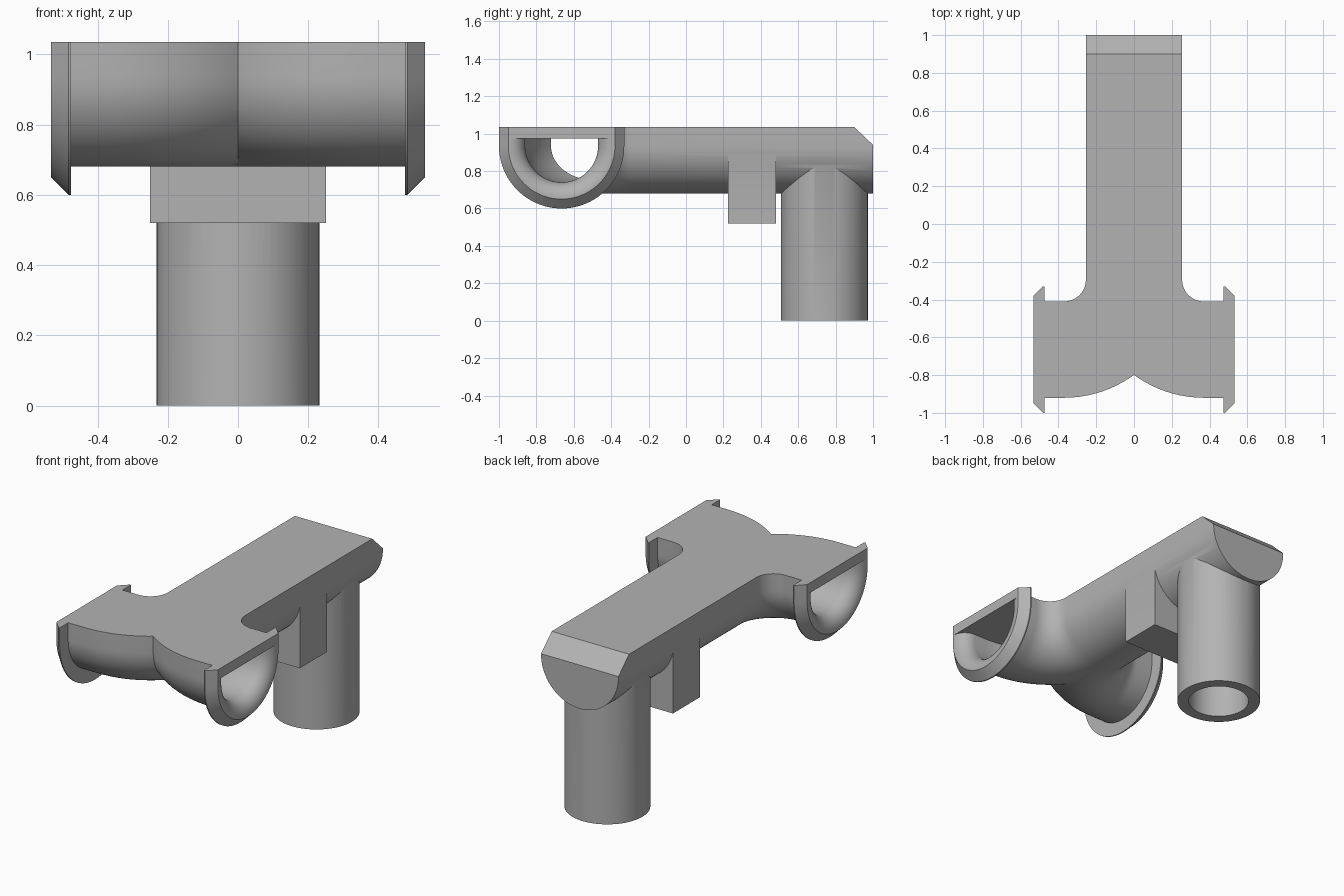
import bpy, bmesh, math
from mathutils import Vector, Matrix

cube = bpy.data.objects.get("Cube")
if cube:
    bpy.data.objects.remove(cube, do_unlink=True)

AXIS_Z = 0.935      # height of the pipe axis
BEND = 0.37         # bend radius of the centreline
BEND_Y = -0.295     # where the trunk starts to bend
ARM_Y = BEND_Y - BEND
POST_Y = 0.74
ARC_STEPS = 40

grey = bpy.data.materials.new("mid_grey")
grey.use_nodes = True
grey.diffuse_color = (0.45, 0.45, 0.45, 1)
grey.node_tree.nodes["Principled BSDF"].inputs["Base Color"].default_value = grey.diffuse_color


def make_object(name, bm):
    bmesh.ops.recalc_face_normals(bm, faces=bm.faces)
    mesh = bpy.data.meshes.new(name)
    bm.to_mesh(mesh)
    bm.free()
    mesh.materials.append(grey)
    obj = bpy.data.objects.new(name, mesh)
    bpy.context.collection.objects.link(obj)
    return obj


def u_section(x, y, angle, radius, top):
    """U-shaped ring, round below the pipe axis and flat on top."""
    side = Vector((math.cos(angle), math.sin(angle), 0))
    centre = Vector((x, y, AXIS_Z))
    ring = []
    for i in range(ARC_STEPS + 1):
        a = math.pi * i / ARC_STEPS
        ring.append(centre + side * radius * math.cos(a) - Vector((0, 0, radius * math.sin(a))))
    for s in (-1, 1):
        p = centre + side * radius * s
        ring.append(Vector((p.x, p.y, top)))
    return ring


def pipe_mesh(back_y, radius, arm_sections, top):
    """Trunk, quarter bend and arm lofted as one closed solid."""
    rings = [u_section(0, back_y, 0, radius, top)]
    for i in range(25):
        a = math.pi / 2 * i / 24
        rings.append(u_section(BEND - BEND * math.cos(a), BEND_Y - BEND * math.sin(a), a, radius, top))
    rings += [u_section(x, ARM_Y, math.pi / 2, r, top) for x, r in arm_sections]
    bm = bmesh.new()
    loops = [[bm.verts.new(p) for p in ring] for ring in rings]
    for a, b in zip(loops, loops[1:]):
        for i in range(len(a)):
            j = (i + 1) % len(a)
            bm.faces.new((a[i], a[j], b[j], b[i]))
    bm.faces.new(loops[0])
    bm.faces.new(loops[-1])
    return bm


def cylinder(name, radius, bottom, top):
    bm = bmesh.new()
    bmesh.ops.create_cone(bm, cap_ends=True, segments=72, radius1=radius, radius2=radius,
                          depth=top - bottom,
                          matrix=Matrix.Translation((0, POST_Y, (top + bottom) / 2)))
    return make_object(name, bm)


def combine(target, tool, operation):
    mod = target.modifiers.new(tool.name, 'BOOLEAN')
    mod.operation, mod.solver, mod.object = operation, 'EXACT', tool
    bpy.context.view_layer.update()
    graph = bpy.context.evaluated_depsgraph_get()
    mesh = bpy.data.meshes.new_from_object(target.evaluated_get(graph))
    target.modifiers.clear()
    target.data = mesh
    bpy.data.objects.remove(tool, do_unlink=True)


# Outer shell with chamfered flange
bm = pipe_mesh(1.0, 0.255, [(0.475, 0.255), (0.475, 0.335), (0.482, 0.335), (0.532, 0.285)], 1.035)

# Sloped cut on the top back edge
cut = bmesh.ops.bisect_plane(bm, geom=bm.verts[:] + bm.edges[:] + bm.faces[:],
                             plane_co=(0, 0.9, 1.035), plane_no=(0, 0.095, 0.1), clear_outer=True)
bmesh.ops.holes_fill(bm, edges=[e for e in bm.edges if e.is_boundary], sides=0)
body = make_object("pipe_fitting", bm)

# Support block and outlet post
bm = bmesh.new()
bmesh.ops.create_cube(bm, size=1, matrix=Matrix.Translation((0, 0.3525, 0.71))
                      @ Matrix.Diagonal((0.5, 0.255, 0.38, 1)))
combine(body, make_object("support_block", bm), 'UNION')
combine(body, cylinder("outlet_post", 0.232, 0, AXIS_Z), 'UNION')

# Hollow duct with a rounded mouth, and the post bore
mouth = []
for i in range(12, -1, -1):
    a = math.pi / 2 * i / 12
    mouth.append((0.447 + 0.085 * math.cos(a), 0.28 - 0.085 * math.sin(a)))
mouth.append((0.6, 0.28))
duct = make_object("duct", pipe_mesh(0.93, 0.195, mouth, 0.975))
combine(body, duct, 'DIFFERENCE')
combine(body, cylinder("bore", 0.168, -0.1, AXIS_Z), 'DIFFERENCE')

# Keep the left half and mirror it
bm = bmesh.new()
bm.from_mesh(body.data)
bmesh.ops.bisect_plane(bm, geom=bm.verts[:] + bm.edges[:] + bm.faces[:], dist=1e-5,
                       plane_co=(0, 0, 0), plane_no=(1, 0, 0), clear_inner=True)
half = bm.verts[:] + bm.edges[:] + bm.faces[:]
copy = bmesh.ops.duplicate(bm, geom=half)["geom"]
bmesh.ops.scale(bm, vec=(-1, 1, 1), verts=[g for g in copy if isinstance(g, bmesh.types.BMVert)])
bmesh.ops.reverse_faces(bm, faces=[g for g in copy if isinstance(g, bmesh.types.BMFace)])
bmesh.ops.remove_doubles(bm, verts=bm.verts, dist=1e-4)
bm.to_mesh(body.data)
bm.free()

bpy.ops.object.select_all(action='DESELECT')
body.select_set(True)
bpy.context.view_layer.objects.active = body
bpy.ops.object.shade_smooth_by_angle(angle=math.radians(30))
